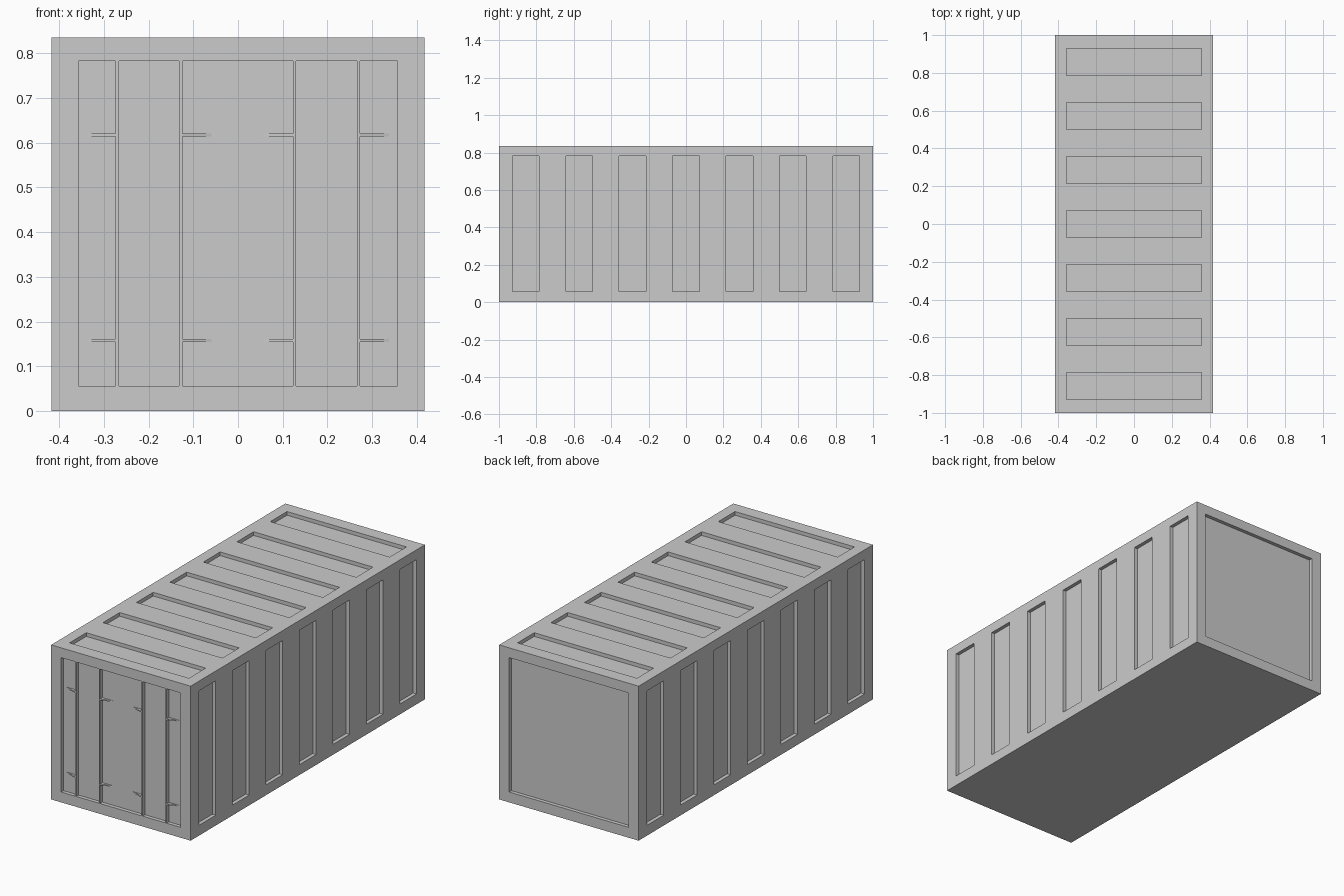
import bpy, bmesh
from mathutils import Matrix, Vector

if "Cube" in bpy.data.objects:
    bpy.data.objects.remove(bpy.data.objects["Cube"])

W, L, H = 0.417, 1.0, 0.835      # half width, half length, height
EDGE_X, Z0, Z1 = 0.357, 0.056, 0.782   # panel limits
D = 0.02                         # recess depth
PITCH, HALF = 2 / 7, 1 / 14      # panel spacing and half width


def add_box(bm, x0, x1, y0, y1, z0, z1):
    size = (x1 - x0, y1 - y0, z1 - z0)
    centre = ((x0 + x1) / 2, (y0 + y1) / 2, (z0 + z1) / 2)
    bmesh.ops.create_cube(bm, size=1, matrix=Matrix.LocRotScale(Vector(centre), None, Vector(size)))


def finish(bm, name):
    bmesh.ops.recalc_face_normals(bm, faces=bm.faces)
    mesh = bpy.data.meshes.new(name)
    bm.to_mesh(mesh)
    bm.free()
    obj = bpy.data.objects.new(name, mesh)
    bpy.context.collection.objects.link(obj)
    return obj


# Container shell
bm = bmesh.new()
add_box(bm, -W, W, -L, L, 0, H)
body = finish(bm, "container_body")

# Recesses: seven bays on each side and the roof, one panel on each end
OUT = 0.05
bm = bmesh.new()
for i in range(7):
    y = (i - 3) * PITCH
    add_box(bm, W - D, W + OUT, y - HALF, y + HALF, Z0, Z1)
    add_box(bm, -W - OUT, -W + D, y - HALF, y + HALF, Z0, Z1)
    add_box(bm, -EDGE_X, EDGE_X, y - HALF, y + HALF, H - D, H + OUT)
add_box(bm, -EDGE_X, EDGE_X, -L - OUT, -L + D, Z0, Z1)
add_box(bm, -EDGE_X, EDGE_X, L - D, L + OUT, Z0, Z1)
cutter = finish(bm, "recess_cutter")
cutter.hide_render = True

mod = body.modifiers.new("recesses", 'BOOLEAN')
mod.operation = 'DIFFERENCE'
mod.solver = 'EXACT'
mod.object = cutter
bpy.context.view_layer.objects.active = body
bpy.ops.object.modifier_apply(modifier=mod.name)
bpy.data.objects.remove(cutter)

# Door locking bars with tapered brackets
T = 0.0035                       # half thickness of bars and brackets
BACK, FRONT = -L + D, -L + 0.001
bars = bmesh.new()
brackets = bmesh.new()
for x, side in ((-0.27, -1), (-0.128, 1), (0.126, -1), (0.269, 1)):
    add_box(bars, x - T, x + T, FRONT, BACK, Z0, Z1)
    for z in (0.158, 0.617):
        root = x + side * T
        profile = [(root, FRONT), (root, BACK), (root + side * 0.065, BACK)]
        face = brackets.faces.new([brackets.verts.new((px, py, z - T)) for px, py in profile])
        top = bmesh.ops.extrude_face_region(brackets, geom=[face])["geom"]
        verts = [v for v in top if isinstance(v, bmesh.types.BMVert)]
        bmesh.ops.translate(brackets, verts=verts, vec=(0, 0, 2 * T))
        if face.is_valid is False or len(face.link_faces if hasattr(face, "link_faces") else []) > 0:
            continue
finish(bars, "door_bars")
finish(brackets, "door_brackets")
